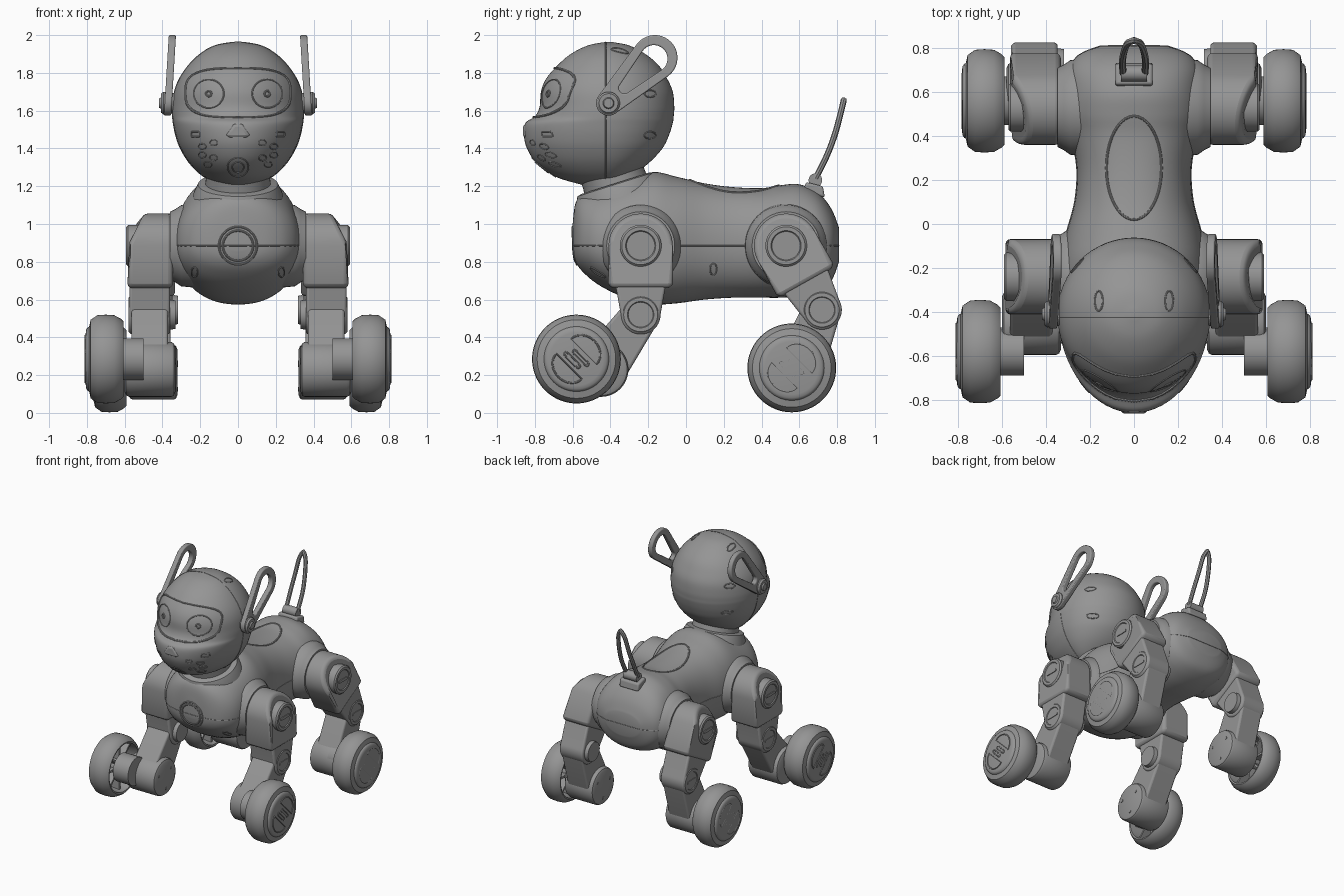
import bpy, bmesh, math
from math import sin, cos, pi
from mathutils import Vector
from mathutils.bvhtree import BVHTree

if "Cube" in bpy.data.objects:
    bpy.data.objects.remove(bpy.data.objects["Cube"])

grey = bpy.data.materials.new("plain grey")
grey.use_nodes = True
grey.diffuse_color = (0.3, 0.3, 0.3, 1)
grey.node_tree.nodes["Principled BSDF"].inputs["Base Color"].default_value = (0.3, 0.3, 0.3, 1)
made = []


def add(name, data):
    data.materials.append(grey)
    ob = bpy.data.objects.new(name, data)
    bpy.context.collection.objects.link(ob)
    made.append(ob)
    return ob


def skin(name, rings, caps=True, wrap=False, bevel=0):
    """Bridge equal closed rings of points; cap the ends or wrap around."""
    bm = bmesh.new()
    loops = [[bm.verts.new(p) for p in ring] for ring in rings]
    pairs = list(zip(loops, loops[1:])) + ([(loops[-1], loops[0])] if wrap else [])
    for a, b in pairs:
        for i in range(len(a)):
            j = (i + 1) % len(a)
            bm.faces.new((a[i], a[j], b[j], b[i]))
    if caps and not wrap:
        bm.faces.new(loops[0])
        bm.faces.new(loops[-1])
    bmesh.ops.recalc_face_normals(bm, faces=bm.faces)
    tree = BVHTree.FromBMesh(bm)
    me = bpy.data.meshes.new(name)
    bm.to_mesh(me)
    bm.free()
    ob = add(name, me)
    if bevel:
        m = ob.modifiers.new("soft edges", 'BEVEL')
        m.width, m.segments, m.angle_limit = bevel, 3, math.radians(40)
    return tree


def lathe(name, profile, y, z, side=1, n=48):
    """Turn (x, radius) points about an x axis through (y, z)."""
    return skin(name, [[(side * x, y + r * cos(2 * pi * i / n), z + r * sin(2 * pi * i / n))
                        for i in range(n)] for x, r in profile])


def prism(name, pts, x0, x1, side=1, bevel=0.0, shift=lambda y, z: 0):
    skin(name, [[(side * x0, y, z) for y, z in pts],
                [(side * (x1 - shift(y, z)), y, z) for y, z in pts]], bevel=bevel)


def hull(a, ra, b, rb, n=20):
    """Outline around two circles."""
    th = math.atan2(b[1] - a[1], b[0] - a[0])
    k = math.acos((ra - rb) / math.dist(a, b))
    arc = lambda c, r, s, e: [(c[0] + r * cos(s + (e - s) * i / n), c[1] + r * sin(s + (e - s) * i / n))
                              for i in range(n + 1)]
    return arc(b, rb, th - k, th + k) + arc(a, ra, th + k, th + 2 * pi - k)


def spline(rows, n=5):
    out = []
    for i in range(len(rows) - 1):
        quad = [rows[max(i - 1, 0)], rows[i], rows[i + 1], rows[min(i + 2, len(rows) - 1)]]
        for s in range(n):
            t = s / n
            out.append([b + t * (c - a) / 2 + t * t * (a - 2.5 * b + 2 * c - d / 2)
                        + t ** 3 * (1.5 * (b - c) + (d - a) / 2) for a, b, c, d in zip(*quad)])
    return out + [rows[-1]]


def tube(name, pts, r, cyclic=True):
    cu = bpy.data.curves.new(name, 'CURVE')
    cu.dimensions, cu.bevel_depth, cu.bevel_resolution = '3D', r, 2
    sp = cu.splines.new('POLY')
    sp.points.add(len(pts) - 1)
    for p, q in zip(sp.points, pts):
        p.co = (*q, 1)
    sp.use_cyclic_u = cyclic
    add(name, cu)


def drape(name, tree, origins, aim, r=0.004):
    """Lay a closed line on a surface; aim maps an origin to a ray direction."""
    hits = [tree.ray_cast(Vector(o), Vector(aim(o)).normalized())[0] for o in origins]
    tube(name, [h for h in hits if h], r)


def power(v, e):
    return math.copysign(abs(v) ** e, v)


def oval(w, h, e=1, n=40):
    return [(w * power(cos(2 * pi * i / n), e), h * power(sin(2 * pi * i / n), e)) for i in range(n)]


back_ray, down_ray = (lambda o: (0, 1, 0)), (lambda o: (0, 0, -1))

# Head: egg sections stacked upward (z, front, back, half width)
rows = spline([(1.21, -.56, -.40, .09), (1.25, -.69, -.30, .18), (1.32, -.79, -.20, .255),
               (1.40, -.842, -.125, .305), (1.47, -.858, -.09, .33), (1.535, -.85, -.07, .343),
               (1.57, -.80, -.065, .347), (1.62, -.775, -.062, .347), (1.70, -.768, -.07, .337),
               (1.77, -.74, -.10, .31), (1.84, -.68, -.145, .262), (1.90, -.61, -.215, .20),
               (1.945, -.52, -.30, .12), (1.963, -.43, -.39, .02)])
head = skin("head", [[(w * c, -.41 + s * (-.41 - f if s < 0 else b + .41), z) for c, s in oval(1, 1, n=64)]
                     for z, f, b, w in rows])

# Body: rounded sections along y (y, bottom, top, half width)
rows = spline([(-.60, .86, 1.0, .06), (-.585, .80, 1.11, .17), (-.54, .74, 1.16, .26), (-.45, .67, 1.19, .32),
               (-.30, .60, 1.24, .335), (-.17, .575, 1.275, .33), (-.05, .58, 1.25, .31), (.10, .60, 1.215, .27),
               (.25, .61, 1.195, .26), (.40, .61, 1.19, .285), (.50, .61, 1.205, .31), (.60, .62, 1.21, .31),
               (.70, .65, 1.165, .30), (.77, .70, 1.08, .25), (.81, .80, .98, .15)])
body = skin("body", [[(w * c, y, .9 + s * (t - .9 if s > 0 else .9 - b)) for c, s in oval(1, 1, .9, 64)]
                     for y, b, t, w in rows])

# Tilted neck and collar
axis = Vector((0, -.3, .95)).normalized()
across = Vector((0, .95, .3)).normalized()
mid = Vector((0, -.37, 1.2))


def neck_ring(r, h):
    return [mid + axis * h + across * r * s + Vector((r * c, 0, 0)) for c, s in oval(1, 1, n=48)]


skin("collar", [neck_ring(*p) for p in ((.25, -.12), (.235, -.04), (.212, .01), (.19, .016))])
skin("neck", [neck_ring(*p) for p in ((.18, -.05), (.17, .04), (.175, .12))])

# Head seam, visor, eyes and muzzle details
drape("head_seam", head, [(c, -.425, 1.6 + s) for c, s in oval(1, 1, n=80)],
      lambda o: (-o[0], 0, 1.6 - o[2]), .003)


def face_line(name, x, z, w, h, e=1, r=.004):
    drape(name, head, [(x + a, -2, z + b) for a, b in oval(w, h, e)], back_ray, r)


face_line("visor_rim", 0, 1.695, .278, .13, .65, .007)
face_line("mouth_ring", 0, 1.30, .055, .05)
face_line("mouth_inner_ring", 0, 1.30, .03, .028)
for s in (-1, 1):
    face_line("eye_ring", s * .155, 1.69, .08, .075)
    face_line("pupil", s * .155, 1.69, .014, .014, r=.006)
    face_line("cheek_window", s * .225, 1.475, .022, .014, .4)
    for x, z in ((.13, 1.43), (.19, 1.41), (.13, 1.35), (.19, 1.365), (.16, 1.315)):
        face_line("muzzle_spot", s * x, z, .02, .015, r=.003)
    drape("crown_slot", head, [(s * .16 + a, -.35 + b, 3) for a, b in oval(.018, .045)], down_ray)
    for z in (1.47, 1.69):
        drape("side_slot", head, [(s * 2, -.19 + a, z + b) for a, b in oval(.03, .018)],
              lambda o: (-o[0], 0, 0))
nose = [[(a * k, -.84 - d, 1.485 + b * k) for a, b in ((-.065, -.015), (-.045, -.028), (.045, -.028),
        (.065, -.015), (.025, .045), (-.025, .045))] for k, d in ((1, -.03), (1, .012), (.75, .022))]
skin("nose", nose, bevel=.006)

# Body details
for r in (.1, .08):
    drape("chest_ring", body, [(a, -2, .885 + b) for a, b in oval(r, r)], back_ray, .006)
drape("back_panel_rim", body, [(a, .255 + b, 3) for a, b in oval(.125, .235)], down_ray, .006)
drape("body_seam", body, [(2 * c, .1 + 2 * s, .885) for c, s in oval(1, 1, n=120)],
      lambda o: (-o[0], .1 - o[1], 0), .003)
for s in (-1, 1):
    drape("chest_slot", body, [(s * .23 + a, -2, .745 + b) for a, b in oval(.016, .026)], back_ray)
    drape("flank_slot", body, [(s * 2, .145 + a, .76 + b) for a, b in oval(.018, .03)],
          lambda o: (-o[0], 0, 0))

# Ears: teardrop loops on pivots
for s in (-1, 1):
    outer = hull((-.41, 1.64), .066, (-.165, 1.88), .12)
    inner = hull((-.325, 1.72), .03, (-.17, 1.875), .072)
    lean = lambda x, pts: [(s * (x - .06 * (z - 1.64)), y, z) for y, z in pts]
    skin("ear_loop", [lean(.35, outer), lean(.388, outer), lean(.388, inner), lean(.35, inner)],
         wrap=True, bevel=.008)
    lathe("ear_pivot", [(.31, .05), (.395, .06), (.408, .05), (.408, .03), (.418, .025)], -.41, 1.64, s)

# Tail
prism("tail_base", [(.62, 1.17), (.735, 1.14), (.725, 1.2), (.635, 1.222)], -.085, .085, bevel=.012)
lathe("tail_hinge", [(-.06, .036), (.06, .036)], .685, 1.232, n=24)
path = spline([(.05, .685, 1.24), (.052, .745, 1.36), (.043, .79, 1.48), (.028, .822, 1.6), (.0, .835, 1.655)])
tube("tail_loop", path + [(-x, y, z) for x, y, z in path[-2::-1]], .016, False)


# Legs: joints given as (y, z)
def leg(tag, s, k, hip, knee, foot, wheel):
    d = Vector((knee[0] - hip[0], knee[1] - hip[1])).normalized()
    length = math.dist(hip, knee)
    place = lambda u, v: (hip[0] + d.x * u - d.y * v, hip[1] + d.y * u + d.x * v)
    X = lambda prof: [(x * k, r) for x, r in prof]
    lathe(tag + "_shoulder_mount", X([(.2, .225), (.3, .215), (.33, .195), (.36, .18)]), *hip, s)
    # Upper block with a sloping outer shoulder
    top = [place(-.17 * sin(a), .17 * cos(a)) for a in [pi * i / 24 for i in range(25)]]
    pts = top + [place(.2, -.172), place(.225, -.16), place(.225, .16), place(.2, .172)]
    slope = lambda y, z: .08 * max(0, -((y - hip[0]) * d.x + (z - hip[1]) * d.y) / .17)
    prism(tag + "_upper_leg", pts, .345 * k, .585 * k, s, .025, slope)
    prism(tag + "_knee_block", [place(.2, .135), place(.2, -.135)] +
          [place(length + .105 * sin(a), -.105 * cos(a)) for a in [pi * i / 20 for i in range(21)]],
          .36 * k, .575 * k, s, .015)
    for name, c, r, x in (("_hip_hub", hip, .1, .592), ("_knee_hub", knee, .09, .58)):
        lathe(tag + name, X([(.5, r + .01), (x - .01, r + .01), (x, r), (x, r - .02), (x - .006, r - .025)]), *c, s)
        prism(tag + name + "_slot", [(c[0] + a, c[1] + b) for a, b in oval(.055, .011, .4, 16)],
              (x - .02) * k, x * k, s)
    lathe(tag + "_inner_knee_hub", X([(.33, .075), (.4, .085)]), *knee, s)
    # Lower leg, foot drum and axle
    prism(tag + "_lower_leg", hull(knee, .1, foot, .132), .37 * k, .565 * k, s, .015)
    lathe(tag + "_foot_drum", X([(.332, .12), (.34, .138), (.352, .145), (.575, .145), (.592, .138), (.6, .12)]),
          *foot, s)
    for a in (.6, 2.7, 4.8):
        lathe(tag + "_foot_screw", X([(.328, .011), (.34, .011)]), foot[0] + .09 * cos(a), foot[1] + .09 * sin(a), s, 12)
    lathe(tag + "_axle", X([(.5, .11), (.635, .11), (.64, .06), (.72, .06)]), *wheel, s)
    # Wheel with a hollow, spoked inner side
    dx = .61 - .61 * k
    W = lambda prof: [(x * k + dx * .2, r) for x, r in prof]
    lathe(tag + "_wheel", W([(.72, .02), (.72, .178), (.61, .188), (.607, .2), (.62, .213), (.655, .232),
                             (.70, .235), (.745, .232), (.78, .208), (.788, .172), (.796, .168), (.803, .158),
                             (.806, .14), (.808, .02)]), *wheel, s, 64)
    for i in range(8):
        a = i * pi / 4
        spoke = [(wheel[0] + r * cos(a) - t * sin(a), wheel[1] + r * sin(a) + t * cos(a))
                 for r, t in ((.05, -.008), (.187, -.008), (.187, .008), (.05, .008))]
        prism(tag + "_wheel_spoke", spoke, .65 * k, .73 * k, s)
    # Outlined cap cut-outs: two half moons and two slots on a slant
    def cap_line(pts):
        tube(tag + "_wheel_cap_line", [(s * .807 * k, wheel[0] + (u + v) * .707, wheel[1] + (u - v) * .707)
                                       for u, v in pts], .005)
    for m in (-1, 1):
        cap_line([(m * (.055 + .08 * sin(pi * i / 16)), .095 * cos(pi * i / 16)) for i in range(17)])
        cap_line([(m * .02 + a, m * .012 + b) for a, b in oval(.011, .055, .5, 20)])


for s in (-1, 1):
    leg("front", s, 1, (-.24, .885), (-.24, .52), (-.45, .23), (-.58, .285))
    leg("rear", s, .965, (.53, .885), (.72, .545), (.59, .215), (.56, .238))

# Turn the lines into meshes and smooth everything except hard edges
bpy.ops.object.select_all(action='DESELECT')
for ob in made:
    ob.select_set(ob.type == 'CURVE')
bpy.context.view_layer.objects.active = next(o for o in made if o.type == 'CURVE')
bpy.ops.object.convert(target='MESH')
for ob in made:
    ob.select_set(True)
bpy.ops.object.shade_smooth_by_angle(angle=math.radians(35))
